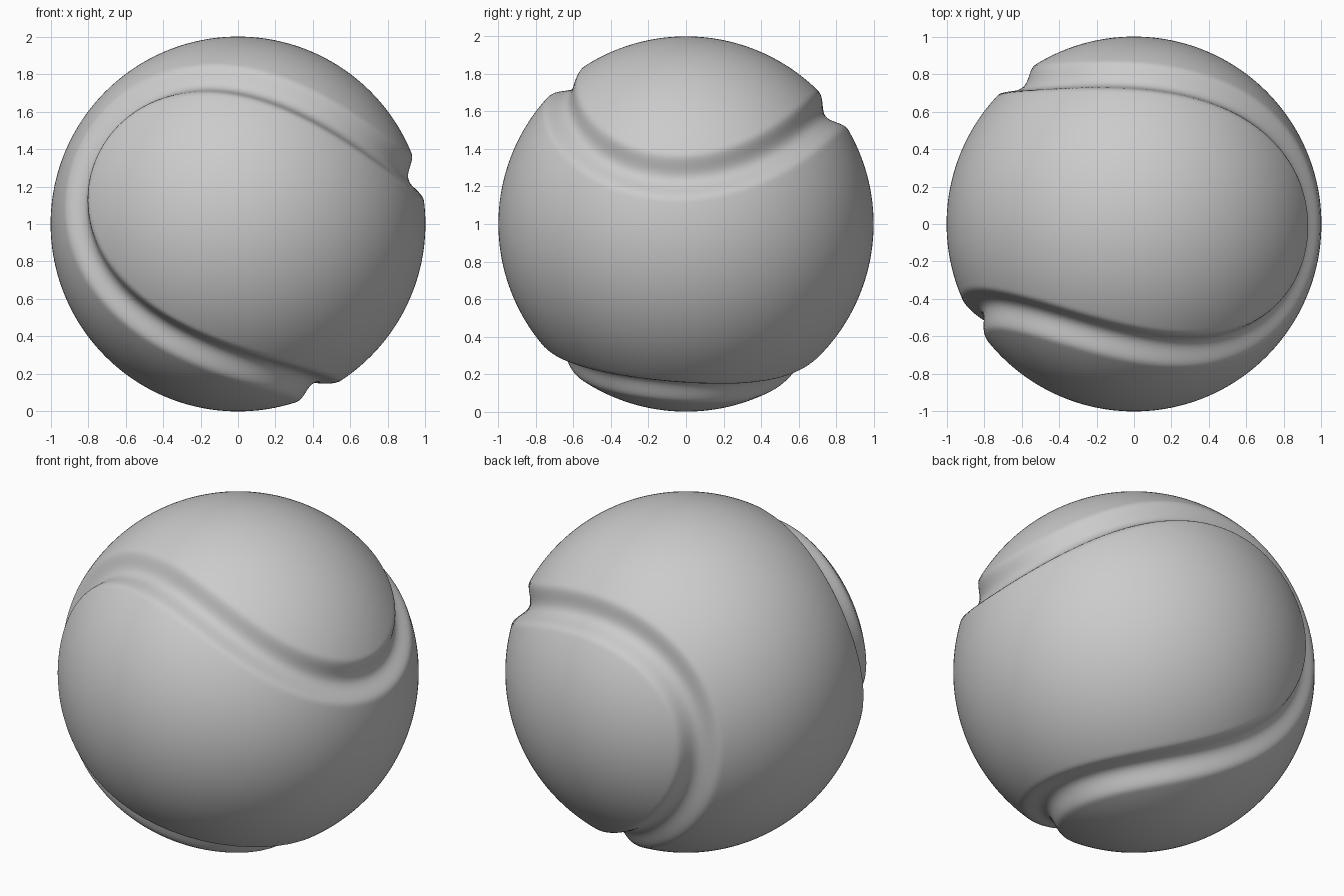
import bpy, bmesh, math
from mathutils import Vector
from mathutils.kdtree import KDTree

cube = bpy.data.objects.get("Cube")
if cube:
    bpy.data.objects.remove(cube, do_unlink=True)

# Seam frame: pole runs through the two necks, lobe axes lie across it
lobe_q = Vector((0.42, 0.03, 0.91)).normalized()
lobe_r = Vector((-0.23, -0.97, 0.0))
lobe_r = (lobe_r - lobe_q * lobe_r.dot(lobe_q)).normalized()
pole = lobe_q.cross(lobe_r)
axis_x = (lobe_q - lobe_r).normalized()
axis_y = (lobe_q + lobe_r).normalized()

# Closed two-lobed seam curve on the unit sphere
A, B = 0.815, 0.185
C = 2 * math.sqrt(A * B)
COUNT = 2400
seam = KDTree(COUNT)
for i in range(COUNT):
    t = math.tau * i / COUNT
    p = (axis_x * (A * math.cos(t) + B * math.cos(3 * t))
         + axis_y * (A * math.sin(t) - B * math.sin(3 * t))
         + pole * (C * math.sin(2 * t)))
    seam.insert(p, i)
seam.balance()

# Ball with a soft-shouldered groove pressed in along the seam
WIDTH, DEPTH = 0.13, 0.06
bm = bmesh.new()
bmesh.ops.create_icosphere(bm, subdivisions=7, radius=1)
for v in bm.verts:
    d = seam.find(v.co)[2]
    if d < WIDTH:
        v.co *= 1 - DEPTH * (1 - (d / WIDTH) ** 2) ** 2
    v.co.z += 1
for f in bm.faces:
    f.smooth = True
mesh = bpy.data.meshes.new("ball")
bm.to_mesh(mesh)
bm.free()
ball = bpy.data.objects.new("ball", mesh)
bpy.context.collection.objects.link(ball)

# Plain grey surface
grey = bpy.data.materials.new("plain_grey")
grey.use_nodes = True
color = (0.6, 0.6, 0.6, 1)
grey.diffuse_color = color
grey.node_tree.nodes["Principled BSDF"].inputs["Base Color"].default_value = color
mesh.materials.append(grey)
